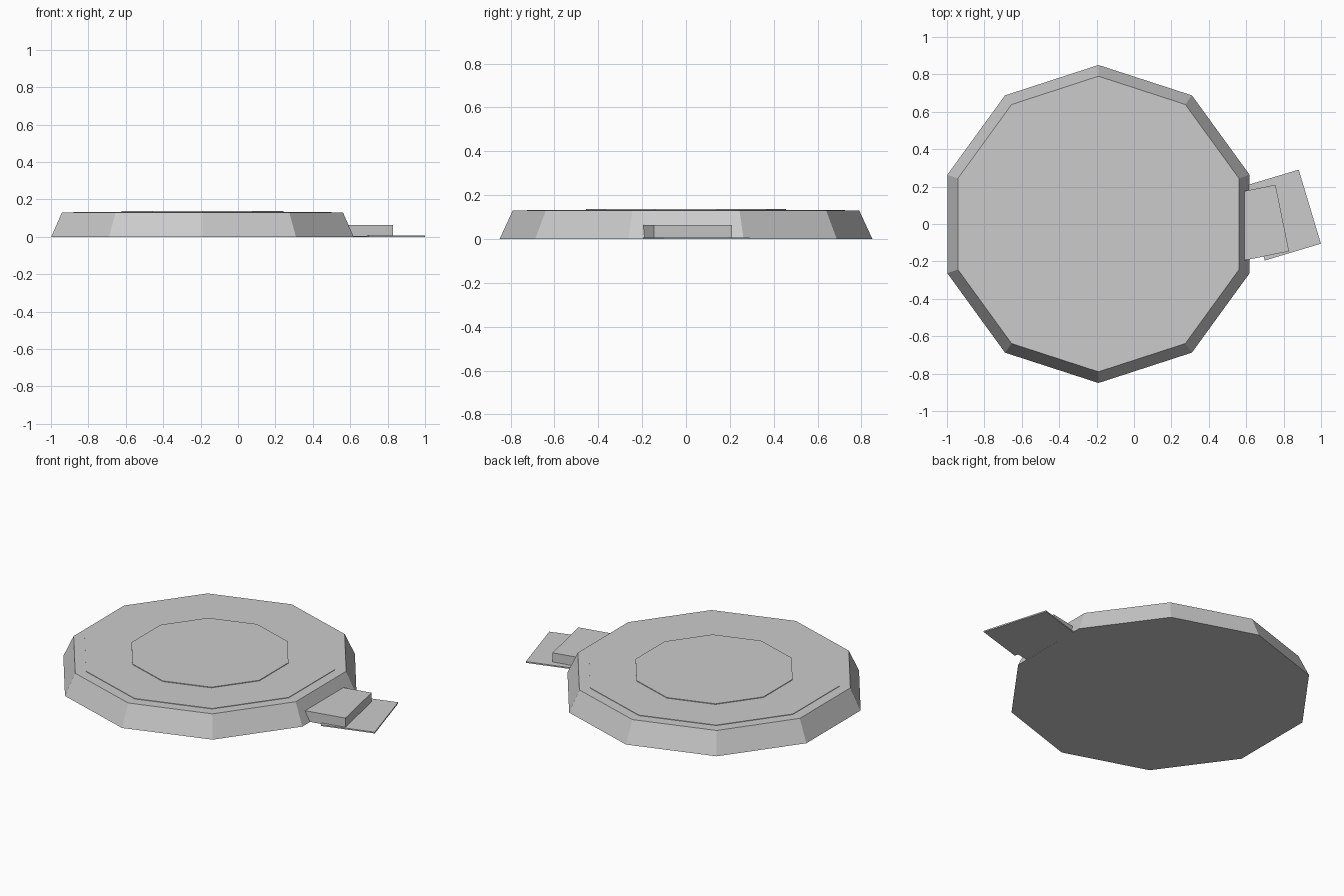
import bpy
import math

default = bpy.data.objects.get("Cube")
if default:
    bpy.data.objects.remove(default)

CENTER_X = -0.19

grey = bpy.data.materials.new("light_grey")
grey.use_nodes = True
colour = (0.6, 0.6, 0.6, 1)
grey.diffuse_color = colour
grey.node_tree.nodes["Principled BSDF"].inputs["Base Color"].default_value = colour


def finish(name):
    obj = bpy.context.object
    obj.name = name
    obj.data.materials.append(grey)
    return obj


def decagon(name, r_bottom, r_top, z0, z1):
    """Ten-sided tapered disc with corners on the y axis."""
    bpy.ops.mesh.primitive_cone_add(
        vertices=10, radius1=r_bottom, radius2=r_top, depth=z1 - z0,
        location=(CENTER_X, 0, (z0 + z1) / 2))
    return finish(name)


def slab(name, x, y, size, z0, z1, degrees):
    """Flat box turned about the vertical axis."""
    bpy.ops.mesh.primitive_cube_add(
        size=1, location=(x, y, (z0 + z1) / 2),
        rotation=(0, 0, math.radians(degrees)))
    obj = finish(name)
    obj.scale = (size[0], size[1], z1 - z0)
    return obj


# Main platform and the two thin raised discs on it
decagon("platform_base", 0.85, 0.79, 0, 0.13)
decagon("outer_top_disc", 0.726, 0.726, 0.128, 0.133)
decagon("inner_top_disc", 0.455, 0.455, 0.128, 0.137)

# Entry step and the thin plate it stands on
slab("entry_step", 0.636, 0.0, (0.32, 0.363), 0.001, 0.064, 11.5)
slab("entry_plate", 0.79, 0.0475, (0.313, 0.413), 0, 0.008, 16.7)
